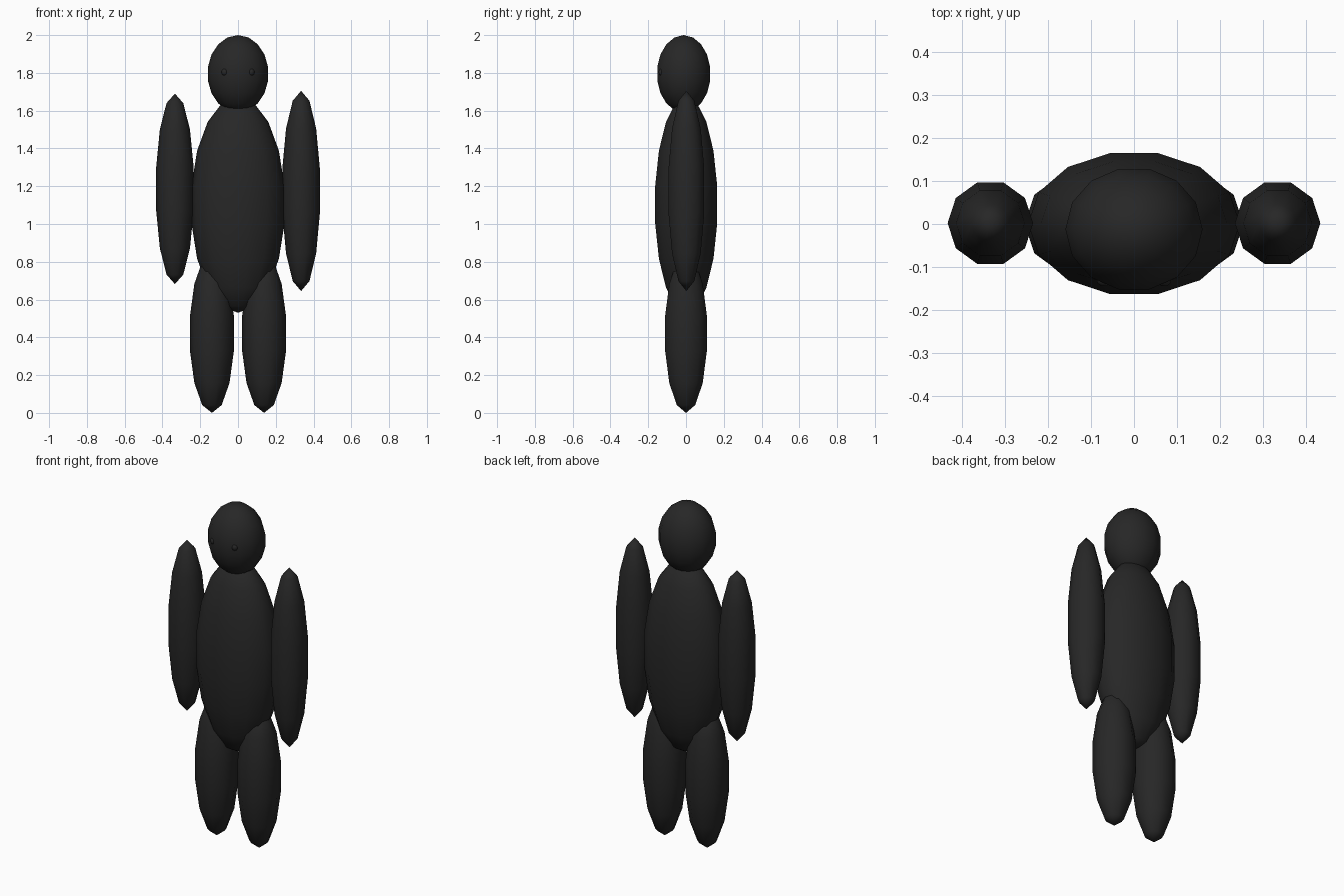
import bpy, bmesh, math
from mathutils import Matrix, Vector

if "Cube" in bpy.data.objects:
    bpy.data.objects.remove(bpy.data.objects["Cube"])

charcoal = bpy.data.materials.new("charcoal")
charcoal.diffuse_color = (0.02, 0.02, 0.02, 1)
charcoal.use_nodes = True
charcoal.node_tree.nodes["Principled BSDF"].inputs["Base Color"].default_value = charcoal.diffuse_color


def ellipsoid(name, centre, radii, segments, rings):
    """Low-poly ellipsoid: a half-circle profile spun about z, then scaled."""
    bm = bmesh.new()
    profile = []
    for i in range(rings + 1):
        a = math.pi * i / rings
        profile.append(bm.verts.new((math.sin(a), 0, math.cos(a))))
    edges = [bm.edges.new(p) for p in zip(profile, profile[1:])]
    bmesh.ops.spin(bm, geom=profile + edges, cent=(0, 0, 0), axis=(0, 0, 1),
                   angle=math.tau, steps=segments, use_duplicate=False)
    bmesh.ops.remove_doubles(bm, verts=bm.verts[:], dist=1e-4)
    bm.transform(Matrix.Translation(Vector(centre)) @ Matrix.Diagonal((*radii, 1)))
    bmesh.ops.recalc_face_normals(bm, faces=bm.faces[:])
    for f in bm.faces:
        f.smooth = True
    mesh = bpy.data.meshes.new(name)
    bm.to_mesh(mesh)
    bm.free()
    mesh.materials.append(charcoal)
    obj = bpy.data.objects.new(name, mesh)
    bpy.context.collection.objects.link(obj)
    return obj


# Trunk and head
ellipsoid("torso", (0, 0.001, 1.102), (0.25, 0.171, 0.572), 14, 9)
ellipsoid("head", (0, -0.012, 1.795), (0.162, 0.146, 0.205), 14, 9)

# Arms, one slightly longer than the other
ellipsoid("left_arm", (0.334, 0.002, 1.175), (0.102, 0.102, 0.53), 10, 7)
ellipsoid("right_arm", (-0.334, 0.002, 1.186), (0.102, 0.102, 0.504), 10, 7)

# Legs and eyes, in pairs
for side, s in (("left", 1), ("right", -1)):
    ellipsoid(side + "_leg", (s * 0.138, 0, 0.421), (0.119, 0.119, 0.421), 10, 7)
    ellipsoid(side + "_eye", (s * 0.07, -0.128, 1.804), (0.018, 0.018, 0.02), 10, 7)
